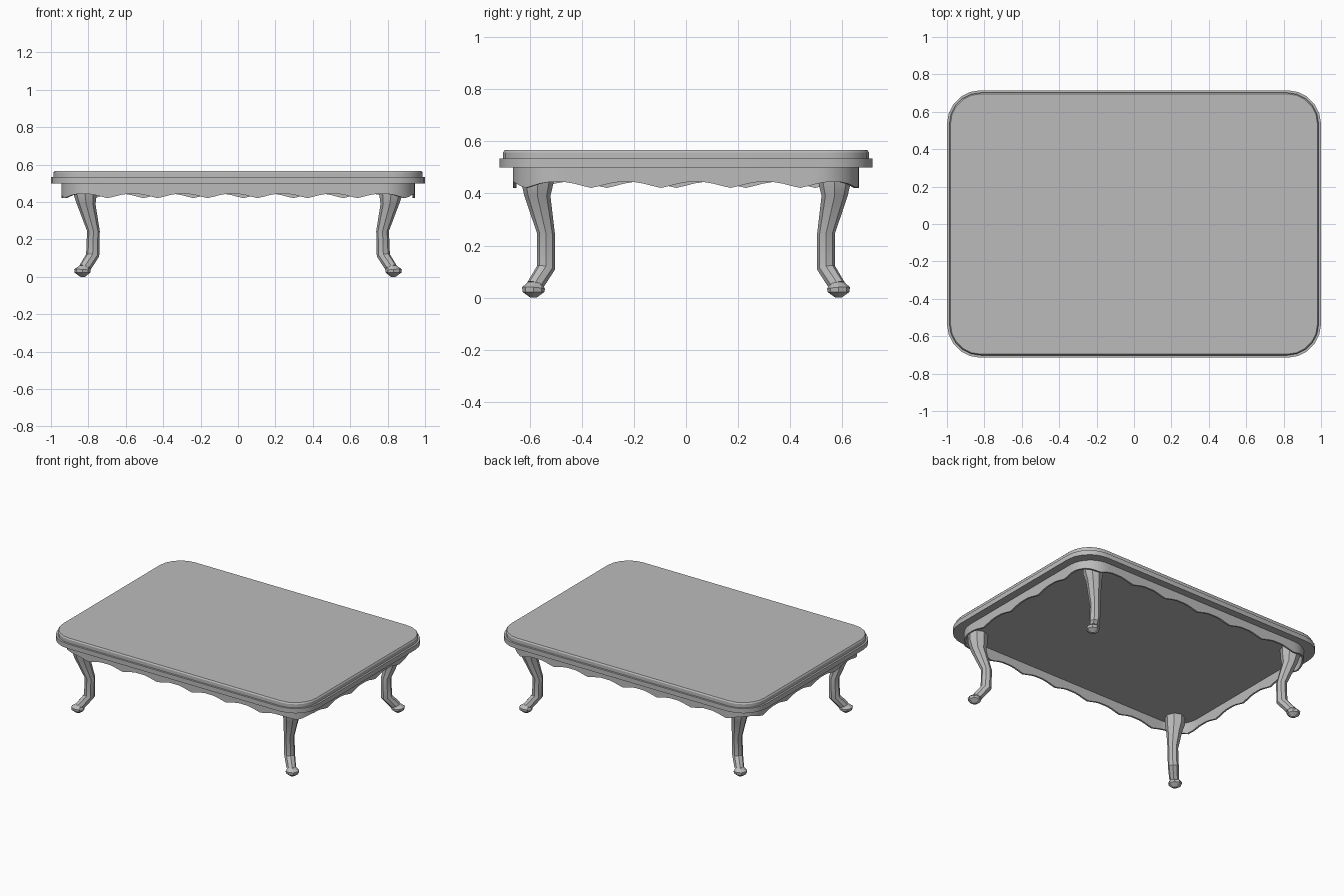
import bpy
import bmesh
import math

if "Cube" in bpy.data.objects:
    bpy.data.objects.remove(bpy.data.objects["Cube"])

grey = bpy.data.materials.new("plain_grey")
grey.diffuse_color = (0.5, 0.5, 0.5, 1)
grey.use_nodes = True
grey.node_tree.nodes["Principled BSDF"].inputs["Base Color"].default_value = grey.diffuse_color


def loft(name, rings, closed=False, angle=30):
    """Skin a list of equal-length point rings; cap the ends or close the loop."""
    bm = bmesh.new()
    vs = [[bm.verts.new(p) for p in ring] for ring in rings]
    n = len(vs[0])
    pairs = list(zip(vs, vs[1:]))
    if closed:
        pairs.append((vs[-1], vs[0]))
    else:
        bm.faces.new(vs[0])
        bm.faces.new(vs[-1])
    for a, b in pairs:
        for i in range(n):
            j = (i + 1) % n
            bm.faces.new((a[i], a[j], b[j], b[i]))
    bmesh.ops.recalc_face_normals(bm, faces=bm.faces)
    mesh = bpy.data.meshes.new(name)
    bm.to_mesh(mesh)
    bm.free()
    mesh.materials.append(grey)
    obj = bpy.data.objects.new(name, mesh)
    bpy.context.collection.objects.link(obj)
    bpy.ops.object.select_all(action='DESELECT')
    obj.select_set(True)
    bpy.context.view_layer.objects.active = obj
    bpy.ops.object.shade_smooth_by_angle(angle=math.radians(angle))
    return obj


def rounded_rect(hx, hy, r, z, seg=5):
    """Corner-rounded rectangle at one height."""
    pts = []
    for k, (sx, sy) in enumerate(((1, 1), (-1, 1), (-1, -1), (1, -1))):
        for i in range(seg + 1):
            a = (k + i / seg) * math.pi / 2
            pts.append((sx * (hx - r) + r * math.cos(a),
                        sy * (hy - r) + r * math.sin(a), z))
    return pts


# Table top: wide lower band, stepped-in upper band with a softened rim
loft("table_top", [rounded_rect(1 - d, 0.715 - d, 0.18 - d, z) for d, z in (
    (0, 0.50), (0, 0.533), (0.013, 0.533), (0.013, 0.557), (0.019, 0.566))])

# Apron: thin wall with a scalloped lower edge running around the table
HX, HY, R, WALL = 0.945, 0.663, 0.17, 0.012
STRAIGHT = [2 * (HY - R), 2 * (HX - R)] * 2
ARC = R * math.pi / 2
LENGTH = sum(STRAIGHT) + 4 * ARC
CENTRES = [(1, 1), (-1, 1), (-1, -1), (1, -1)]


def perimeter(s):
    """Point and outward normal at distance s, starting on the right side."""
    for k in range(4):
        cx, cy = CENTRES[k][0] * (HX - R), CENTRES[k][1] * (HY - R)
        a = k * math.pi / 2
        if s < STRAIGHT[k]:
            back = STRAIGHT[k] - s
            n = (math.cos(a), math.sin(a))
            return cx + R * n[0] + back * n[1], cy + R * n[1] - back * n[0], n
        s -= STRAIGHT[k]
        if s < ARC:
            a += s / R
            n = (math.cos(a), math.sin(a))
            return cx + R * n[0], cy + R * n[1], n
        s -= ARC


WAVES = 23
SCALLOP = (0, 0.35, 0.75, 1, 1, 1, 0.75, 0.35)
outer_top, outer_low, inner_low, inner_top = [], [], [], []
for i in range(WAVES * 8):
    x, y, n = perimeter((i / (WAVES * 8) * LENGTH + 0.13) % LENGTH)
    z = 0.421 + 0.022 * SCALLOP[i % 8]
    xi, yi = x - WALL * n[0], y - WALL * n[1]
    outer_top.append((x, y, 0.501))
    outer_low.append((x, y, z))
    inner_low.append((xi, yi, z))
    inner_top.append((xi, yi, 0.501))
loft("apron", [outer_top, outer_low, inner_low, inner_top], closed=True)

# Curved legs: centre x, centre y, height, half width, outward tilt
LEG = [(0.818, 0.570, 0.501, 0.064, 0), (0.818, 0.570, 0.445, 0.063, 0),
       (0.812, 0.570, 0.390, 0.050, 0), (0.773, 0.537, 0.245, 0.034, 0),
       (0.777, 0.537, 0.115, 0.035, 0.25), (0.818, 0.577, 0.050, 0.031, 0.45)]
FOOT = [(0.822, 0.580, 0.058, 0.026, 0.1), (0.832, 0.585, 0.037, 0.044, 0.1),
        (0.832, 0.585, 0.022, 0.042, 0), (0.830, 0.585, 0.000, 0.012, 0)]


def leg_rings(rows, sx, sy):
    rings = []
    for cx, cy, z, w, tilt in rows:
        ring = []
        for i in range(8):
            a = math.pi / 4 * (i + 0.5) + math.pi / 8
            dx, dy = w * math.cos(a), w * math.sin(a)
            ring.append((sx * (cx + dx), sy * (cy + dy), z + tilt * (dx + dy) * 0.7))
        rings.append(ring)
    return rings


for side, sx in (("left", -1), ("right", 1)):
    for end, sy in (("front", -1), ("back", 1)):
        loft(f"{end}_{side}_leg", leg_rings(LEG, sx, sy))
        loft(f"{end}_{side}_foot", leg_rings(FOOT, sx, sy), angle=20)
